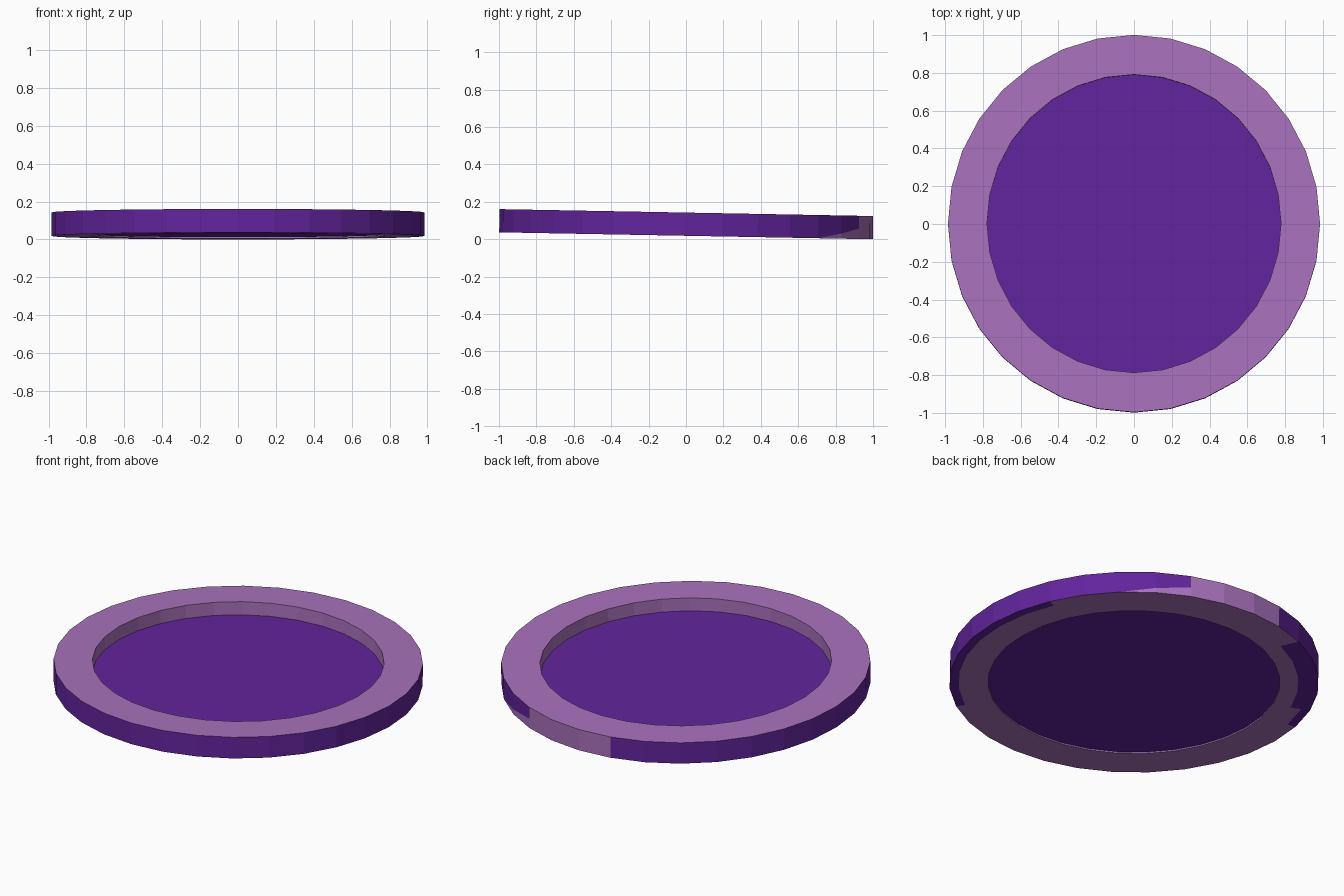
import bpy, bmesh
from math import sin, cos, atan2, degrees, radians, pi
from mathutils import Vector, Matrix

cube = bpy.data.objects.get("Cube")
if cube:
    bpy.data.objects.remove(cube, do_unlink=True)

SIDES = 32
RX, RY = 0.985, 0.999          # slightly oval outline
INNER = 0.79                   # opening as a fraction of the outline
THICK = 0.124
TILT = Matrix.Translation((0, 0, 0.0185)) @ Matrix.Rotation(-0.0185, 4, 'X')


def material(name, rgb):
    m = bpy.data.materials.new(name)
    m.use_nodes = True
    m.diffuse_color = (*rgb, 1)
    m.node_tree.nodes["Principled BSDF"].inputs["Base Color"].default_value = (*rgb, 1)
    return m


lilac = material("pale_lilac", (0.40, 0.17, 0.51))
purple = material("deep_purple", (0.122, 0.0176, 0.333))


def point(r, z, angle):
    return Vector((RX * r * cos(angle), RY * r * sin(angle), z))


def finish(bm, name, mats):
    bmesh.ops.recalc_face_normals(bm, faces=bm.faces)
    bm.transform(TILT)
    mesh = bpy.data.meshes.new(name)
    bm.to_mesh(mesh)
    bm.free()
    for m in mats:
        mesh.materials.append(m)
    ob = bpy.data.objects.new(name, mesh)
    bpy.context.collection.objects.link(ob)


def rings(bm, profile):
    return [[bm.verts.new(point(r, z, 2 * pi * i / SIDES)) for i in range(SIDES)]
            for r, z in profile]


def bridge(bm, a, b):
    return [bm.faces.new((a[i], a[(i + 1) % SIDES], b[(i + 1) % SIDES], b[i]))
            for i in range(SIDES)]


def azimuth(face):
    c = face.calc_center_median()
    return degrees(atan2(c.y / RY, c.x / RX))


# Raised rim: closed profile swept round, with two fine bands underneath
bm = bmesh.new()
loops = rings(bm, [(INNER, THICK), (1, THICK), (1, 0), (0.95, 0), (0.89, 0), (INNER, 0)])
top, wall, outer_band, middle_band, base, bore = [
    bridge(bm, loops[k], loops[(k + 1) % len(loops)]) for k in range(len(loops))]

for f in wall:
    f.material_index = 0 if 67.5 < azimuth(f) < 101.25 else 1
for f in outer_band:
    f.material_index = int(-51 < azimuth(f) < 20 or 113 < azimuth(f) < 165)
for f in middle_band:
    f.material_index = int(118 < azimuth(f) < 155)

# Slanted colour edge low on the outer wall
start, end = point(1, 0, radians(45)), point(1, 0.055, radians(67.5))
radial = point(1, 0, radians(56.25))
normal = (end - start).cross(radial).normalized()
if normal.z < 0:
    normal.negate()
patch = [f for f in wall if 45 < azimuth(f) < 67.5]
geom = list({g for f in patch for g in (f, *f.edges, *f.verts)})
cut = bmesh.ops.bisect_plane(bm, geom=geom, plane_co=start, plane_no=normal)
for f in cut["geom"]:
    if isinstance(f, bmesh.types.BMFace) and f.is_valid and 45 < azimuth(f) < 67.5:
        c = f.calc_center_median()
        if (c - start).dot(normal) < 0:
            f.material_index = 0
finish(bm, "rim", [lilac, purple])

# Recessed floor panel
bm = bmesh.new()
low, high = rings(bm, [(INNER, 0.008), (INNER, 0.047)])
bridge(bm, low, high)
bm.faces.new(low)
bm.faces.new(high)
finish(bm, "floor_panel", [purple])
